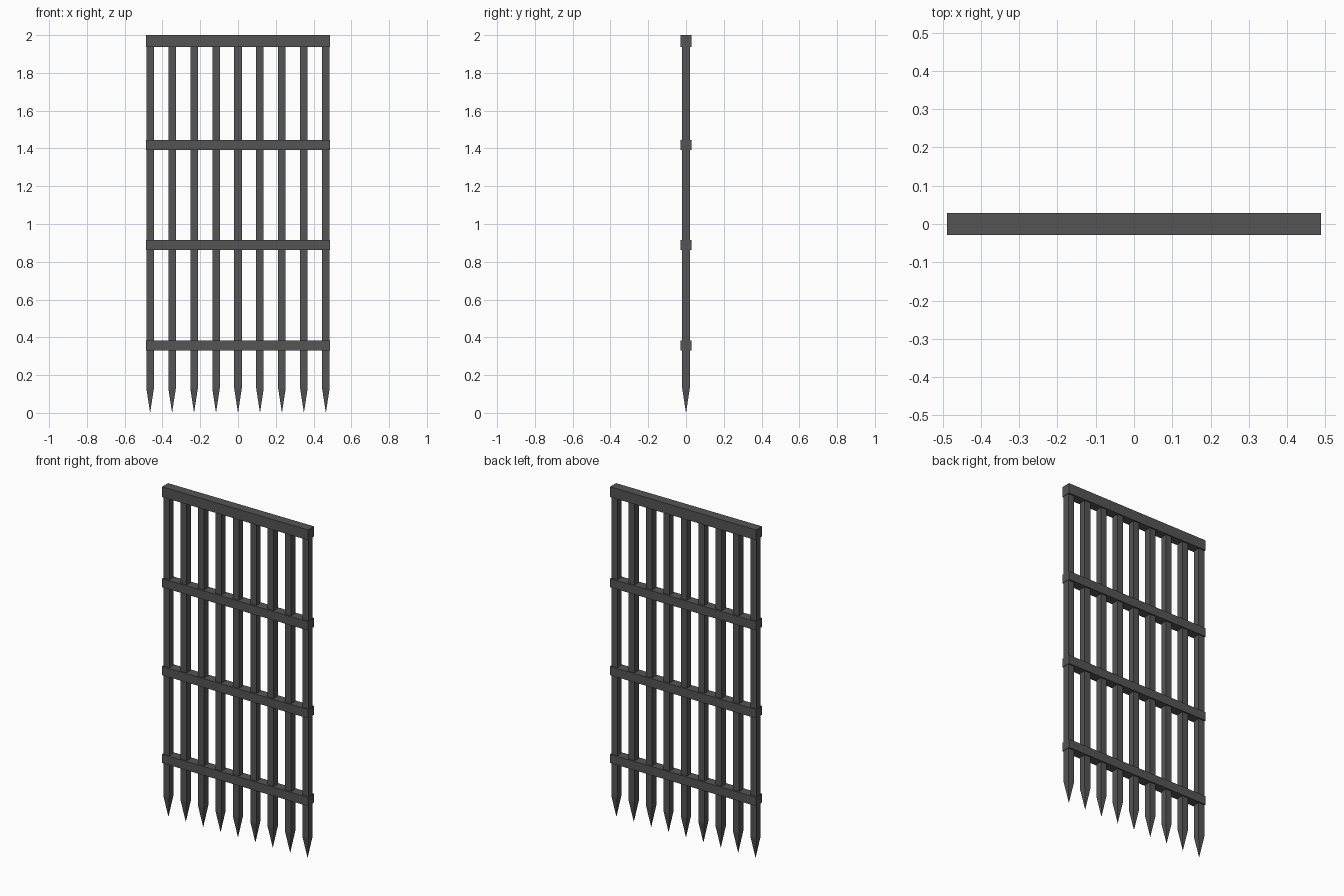
import bpy, bmesh

if "Cube" in bpy.data.objects:
    bpy.data.objects.remove(bpy.data.objects["Cube"], do_unlink=True)

iron = bpy.data.materials.new("dark_iron")
iron.use_nodes = True
iron_colour = (0.09, 0.09, 0.09, 1)
iron.diffuse_color = iron_colour
iron.node_tree.nodes["Principled BSDF"].inputs["Base Color"].default_value = iron_colour


def make_object(name, bm):
    bmesh.ops.recalc_face_normals(bm, faces=bm.faces)
    mesh = bpy.data.meshes.new(name)
    bm.to_mesh(mesh)
    bm.free()
    mesh.materials.append(iron)
    obj = bpy.data.objects.new(name, mesh)
    bpy.context.collection.objects.link(obj)
    return obj


def rail(name, z, height):
    bm = bmesh.new()
    bmesh.ops.create_cube(bm, size=1)
    bmesh.ops.scale(bm, vec=(0.976, 0.057, height), verts=bm.verts)
    bmesh.ops.translate(bm, vec=(0, 0, z), verts=bm.verts)
    return make_object(name, bm)


def spiked_bar(name, x, half=0.02, shoulder=0.13, top=1.96):
    # Square section that tapers to a point at the bottom
    bm = bmesh.new()
    corners = [(-half, -half), (half, -half), (half, half), (-half, half)]
    low = [bm.verts.new((x + a, b, shoulder)) for a, b in corners]
    high = [bm.verts.new((x + a, b, top)) for a, b in corners]
    tip = bm.verts.new((x, 0, 0))
    bm.faces.new(high)
    for i in range(4):
        j = (i + 1) % 4
        bm.faces.new((low[i], low[j], high[j], high[i]))
        bm.faces.new((tip, low[j], low[i]))
    return make_object(name, bm)


# Vertical bars
for i in range(9):
    spiked_bar(f"spiked_bar_{i + 1}", (i - 4) * 0.1163)

# Cross rails and the thicker top rail
for i in range(3):
    rail(f"cross_rail_{i + 1}", 0.357 + i * 0.531, 0.053)
rail("top_rail", 1.969, 0.062)
